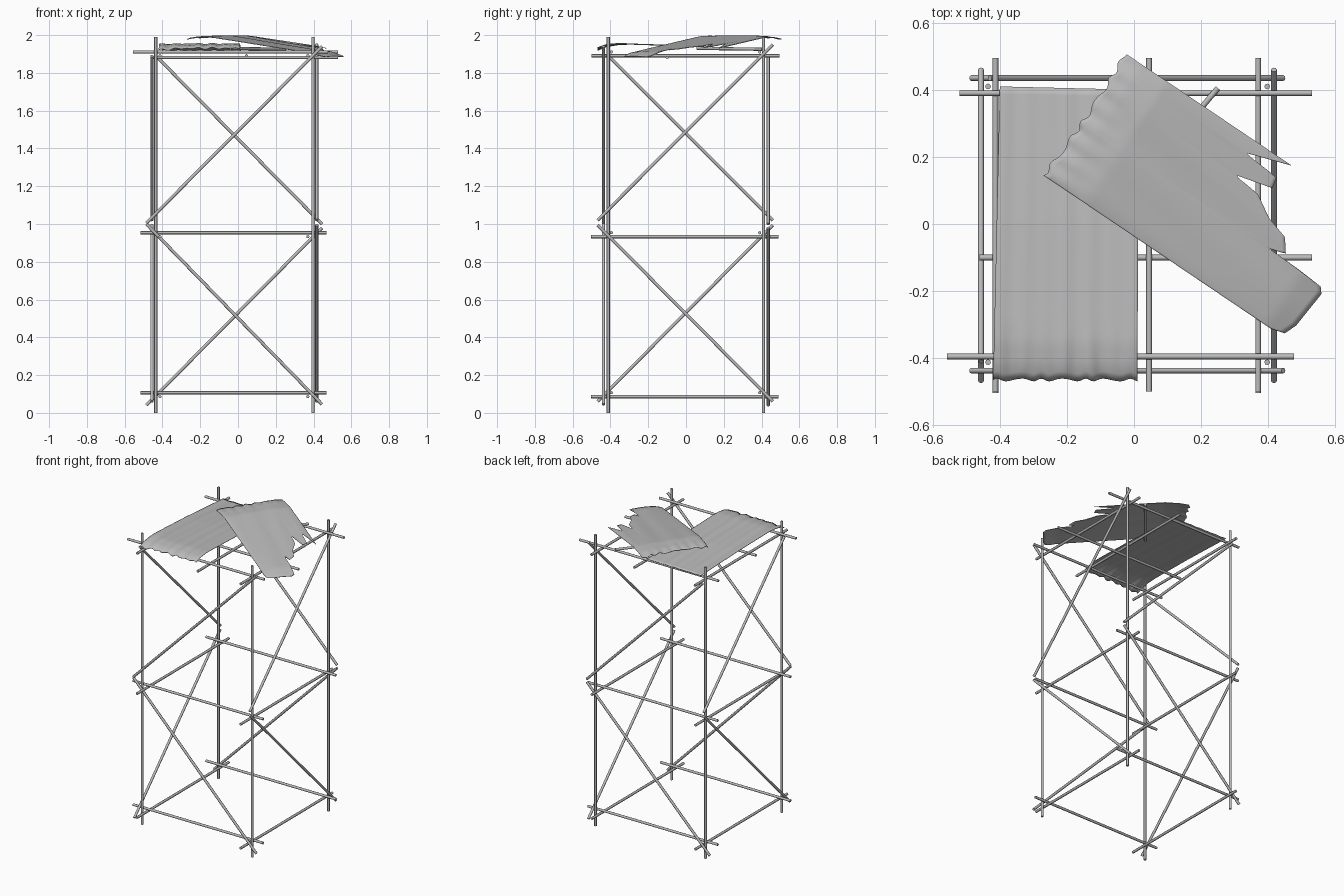
import bpy, bmesh
from math import sin, pi, radians
from mathutils import Vector

cube = bpy.data.objects.get("Cube")
if cube:
    bpy.data.objects.remove(cube, do_unlink=True)


def material(name, grey):
    mat = bpy.data.materials.new(name)
    mat.use_nodes = True
    color = (grey, grey, grey, 1)
    mat.diffuse_color = color
    mat.node_tree.nodes["Principled BSDF"].inputs["Base Color"].default_value = color
    return mat


GREY = material("plain grey", 0.5)
RADIUS = 0.0085


def finish(obj, name, angle):
    obj.name = name
    obj.data.materials.append(GREY)
    bpy.ops.object.select_all(action='DESELECT')
    obj.select_set(True)
    bpy.context.view_layer.objects.active = obj
    bpy.ops.object.shade_smooth_by_angle(angle=radians(angle))


def pole(name, start, end):
    a, b = Vector(start), Vector(end)
    bpy.ops.mesh.primitive_cylinder_add(vertices=8, radius=RADIUS,
                                        depth=(b - a).length, location=(a + b) / 2)
    obj = bpy.context.object
    obj.rotation_euler = (b - a).to_track_quat('Z', 'Y').to_euler()
    finish(obj, name, 50)


def interpolate(points, t):
    for (t0, v0), (t1, v1) in zip(points, points[1:]):
        if t <= t1:
            return v0 + (v1 - v0) * max(0, t - t0) / (t1 - t0)
    return points[-1][1]


def sheet(name, columns, rows, shape):
    bm = bmesh.new()
    bmesh.ops.create_grid(bm, x_segments=columns, y_segments=rows, size=0.5)
    for v in bm.verts:
        v.co = shape(v.co.x + 0.5, v.co.y + 0.5)
    mesh = bpy.data.meshes.new(name)
    bm.to_mesh(mesh)
    bm.free()
    obj = bpy.data.objects.new(name, mesh)
    bpy.context.collection.objects.link(obj)
    thick = obj.modifiers.new("thickness", 'SOLIDIFY')
    thick.thickness = 0.003
    thick.offset = -1
    finish(obj, name, 60)


# Upright corner posts
for side, x in (("right", -0.435), ("left", 0.397)):
    for end, y in (("front", -0.412), ("back", 0.41)):
        pole(f"{end}_{side}_post", (x, y, 0), (x, y, 1.99))

# Horizontal rails on the inner side of the posts, lower two levels
for level, z in (("lower", 0.086), ("middle", 0.933)):
    for end, y in (("front", -0.395), ("back", 0.39)):
        pole(f"{level}_{end}_rail", (-0.515, y, z + 0.021), (0.468, y, z + 0.021))
    for side, x in (("right", -0.413), ("left", 0.37)):
        pole(f"{level}_{side}_rail", (x, -0.503, z), (x, 0.49, z))

# Diagonal braces on the outer side of the posts, two per face
LEFT, RIGHT, FRONT, BACK = 0.417, -0.456, -0.437, 0.435
for end, y, flip in (("front", FRONT, False), ("back", BACK, True)):
    falling_low = ((-0.485, y, 1.0), (0.445, y, 0.045))
    rising_low = ((-0.485, y, 0.04), (0.445, y, 0.98))
    rising_high = ((-0.485, y, 1.005), (0.445, y, 1.94))
    falling_high = ((-0.43, y, 1.885), (0.445, y, 1.0))
    pole(f"lower_{end}_brace", *(rising_low if flip else falling_low))
    pole(f"upper_{end}_brace", *(falling_high if flip else rising_high))
for side, x, flip in (("left", LEFT, False), ("right", RIGHT, True)):
    falling_low = ((x, -0.468, 0.995), (x, 0.46, 0.06))
    rising_low = ((x, -0.468, 0.06), (x, 0.46, 0.995))
    rising_high = ((x, -0.468, 1.02), (x, 0.46, 1.95))
    falling_high = ((x, -0.41, 1.89), (x, 0.46, 1.02))
    pole(f"lower_{side}_brace", *(rising_low if flip else falling_low))
    pole(f"upper_{side}_brace", *(falling_high if flip else rising_high))

# Roof deck poles, the middle cross pole slung below the long ones
for i, x in enumerate((-0.413, 0.045, 0.37)):
    pole(f"roof_long_pole_{i + 1}", (x, -0.5, 1.891), (x, 0.495, 1.891))
for i, (y, x0, x1, z) in enumerate(((-0.395, -0.557, 0.477, 1.911),
                                    (-0.1, -0.46, 0.53, 1.882),
                                    (0.39, -0.52, 0.53, 1.911))):
    pole(f"roof_cross_pole_{i + 1}", (x0, y, z), (x1, y, z))
pole("roof_slanted_pole", (0.25, 0.405, 1.925), (-0.04, 0.06, 1.93))

# Straight cloth: gentle arch along its length, drooping ragged front hem
ARCH = [(0, 1.932), (0.05, 1.948), (0.13, 1.956), (0.55, 1.944), (1, 1.922)]


def straight_cloth(s, t):
    hem = max(0, 1 - t * 5)
    ripple = 0.0012 * sin(s * 13 * pi) + 0.001 * sin(s * 29 + 1)
    x = -0.42 + 0.02 * t + s * (0.43 - 0.015 * t)
    y = -0.465 + 0.875 * t + hem * 0.004 * sin(s * 42 + sin(s * 19)) - 0.01 * s * t
    return x, y, interpolate(ARCH, t) + ripple * (0.7 + 2 * hem) - 0.012 * hem * (1 - s) ** 6


sheet("straight_cloth", 70, 40, straight_cloth)

# Slanted cloth: torn along one end, with one long flap sloping down
TEAR = [(0, 0.82), (0.012, 0.86), (0.05, 0.875), (0.17, 0.885), (0.188, 0.87),
        (0.195, 0.68), (0.21, 0.73), (0.25, 0.70), (0.27, 0.63), (0.312, 0.56),
        (0.32, 0.47), (0.35, 0.587), (0.384, 0.58), (0.392, 0.46), (0.438, 0.597)]
SLOPE = [(0, 1.982), (0.06, 1.991), (0.15, 1.993), (0.4, 1.96), (0.65, 1.928),
         (0.8, 1.908), (0.885, 1.882)]
ORIGIN = Vector((-0.27, 0.145, 0))
ALONG = Vector((0.829, -0.559, 0))
ACROSS = Vector((0.559, 0.829, 0))


def slanted_cloth(s, t):
    v = 0.438 * t
    u = s * interpolate(TEAR, v)
    start = max(0, 1 - s * 6)
    u += start * (0.006 * sin(t * 38 + sin(t * 15)) + 0.008 * sin(t * pi))
    z = interpolate(SLOPE, max(u, 0)) + 0.001 * sin(t * 18 + 4 * s)
    z += start * 0.002 * sin(t * 45) - 0.008 * (2 * t - 1) ** 6
    p = ORIGIN + ALONG * u + ACROSS * v
    return p.x, p.y, min(z + 0.005, 2.0)


sheet("slanted_cloth", 50, 110, slanted_cloth)
